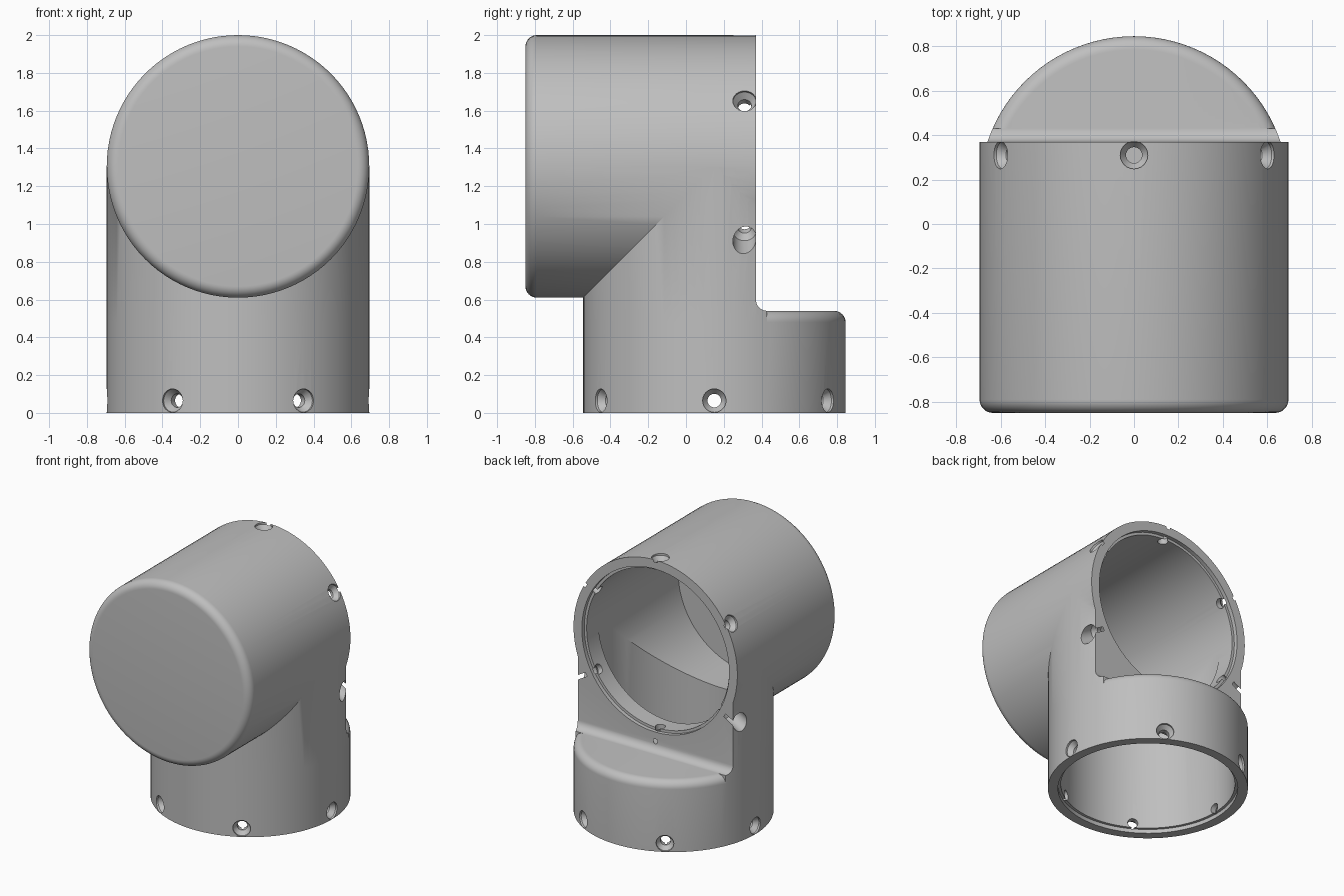
import bpy
import bmesh
from math import cos, sin, pi, radians
from mathutils import Matrix, Vector

cube = bpy.data.objects.get("Cube")
if cube:
    bpy.data.objects.remove(cube, do_unlink=True)

R = 0.695            # outer radius of both tubes
BORE, LIP = 0.605, 0.625
HEAD_Z = 1.305       # axis height of the horizontal tube
STEM_Y = 0.15        # axis offset of the vertical tube
BACK = 0.37          # open end of the horizontal tube
SHELF = 0.54
FILLET = 0.06

HEAD = Matrix.Translation((0, 0, HEAD_Z)) @ Matrix.Rotation(pi / 2, 4, 'X')
STEM = Matrix.Translation((0, STEM_Y, 0))


def finish(bm, name):
    bmesh.ops.recalc_face_normals(bm, faces=bm.faces)
    mesh = bpy.data.meshes.new(name)
    bm.to_mesh(mesh)
    bm.free()
    obj = bpy.data.objects.new(name, mesh)
    bpy.context.collection.objects.link(obj)
    return obj


def lathe(name, profile, matrix, steps=96):
    """Revolve (radius, height) points about z, then place the solid."""
    bm = bmesh.new()
    verts = [bm.verts.new((r, 0, z)) for r, z in profile]
    edges = [bm.edges.new(pair) for pair in zip(verts, verts[1:])]
    bmesh.ops.spin(bm, geom=verts + edges, cent=(0, 0, 0), axis=(0, 0, 1),
                   angle=2 * pi, steps=steps)
    bmesh.ops.remove_doubles(bm, verts=bm.verts, dist=1e-5)
    bmesh.ops.transform(bm, matrix=matrix, verts=bm.verts)
    return finish(bm, name)


def prism(name, outline):
    """Extrude a (y, z) outline across the whole width."""
    bm = bmesh.new()
    face = bm.faces.new([bm.verts.new((-1, y, z)) for y, z in outline])
    out = bmesh.ops.extrude_face_region(bm, geom=[face])
    moved = [g for g in out["geom"] if isinstance(g, bmesh.types.BMVert)]
    bmesh.ops.translate(bm, vec=(2, 0, 0), verts=moved)
    return finish(bm, name)


def combine(obj, other, operation):
    mod = obj.modifiers.new("combine", 'BOOLEAN')
    mod.operation, mod.object, mod.solver = operation, other, 'EXACT'
    graph = bpy.context.evaluated_depsgraph_get()
    mesh = bpy.data.meshes.new_from_object(obj.evaluated_get(graph))
    obj.modifiers.clear()
    obj.data = mesh
    bpy.data.objects.remove(other, do_unlink=True)


def arc(cx, cy, r, start, end, n=8):
    angles = [radians(start + (end - start) * i / n) for i in range(n + 1)]
    return [(cx + r * cos(a), cy + r * sin(a)) for a in angles]


def rounded_tube(name, bottom, top, matrix):
    corner = arc(R - FILLET, top - FILLET, FILLET, 0, 90)
    return lathe(name, [(0, bottom), (R, bottom)] + corner + [(0, top)], matrix)


# Outer shell: horizontal tube, socket with rounded shelf, and flat-backed stem
elbow = rounded_tube("elbow_housing", -BACK, 0.85, HEAD)
socket = rounded_tube("socket", 0, SHELF, STEM)
base = SHELF - FILLET
stem = lathe("stem", [(0, base), (R, base), (R, HEAD_Z), (0, HEAD_Z)], STEM)
fillet = arc(BACK + FILLET, SHELF + FILLET, FILLET, 180, 270)
combine(stem, prism("stem_limit", [(-1, 0.3), (-1, 2), (BACK, 2)] + fillet
                    + [(BACK + FILLET, 0.3)]), 'INTERSECT')
combine(socket, stem, 'UNION')
combine(elbow, socket, 'UNION')

# Hollow interior with a shallow lip at each opening
head_bore = lathe("head_bore", [(0, -0.5), (LIP, -0.5), (LIP, 0.03 - BACK),
                                (BORE, 0.03 - BACK), (BORE, 0.77), (0, 0.77)], HEAD)
stem_bore = lathe("stem_bore", [(0, -0.1), (LIP, -0.1), (LIP, 0.03),
                                (BORE, 0.03), (BORE, HEAD_Z), (0, HEAD_Z)], STEM)
combine(stem_bore, prism("bore_limit", [(-1, -0.5), (1, -0.5), (1, 0.45),
                                        (0.2, 0.45), (0.2, 2), (-1, 2)]), 'INTERSECT')
combine(elbow, stem_bore, 'DIFFERENCE')
combine(elbow, head_bore, 'DIFFERENCE')


# Six countersunk screw holes around each opening
def screw_hole(centre, direction, reach):
    turn = Vector(direction).to_track_quat('Z', 'Y').to_matrix().to_4x4()
    profile = [(0, 0.5), (0.036, 0.5), (0.036, R - 0.05), (0.062, R - 0.015),
               (0.062, R + reach), (0, R + reach)]
    hole = lathe("screw_hole", profile, Matrix.Translation(centre) @ turn, 24)
    combine(elbow, hole, 'DIFFERENCE')


for i in range(6):
    a = i * pi / 3
    screw_hole((0, STEM_Y, 0.065), (cos(a), sin(a), 0), 0.15)
    screw_hole((0, BACK - 0.06, HEAD_Z), (sin(a), 0, cos(a)),
               0.02 if i == 3 else 0.15)

# Single grey finish
grey = bpy.data.materials.new("plain_grey")
grey.use_nodes = True
colour = (0.52, 0.52, 0.52, 1)
grey.diffuse_color = colour
grey.node_tree.nodes["Principled BSDF"].inputs["Base Color"].default_value = colour
elbow.data.materials.clear()
elbow.data.materials.append(grey)
for face in elbow.data.polygons:
    face.material_index = 0

bpy.ops.object.select_all(action='DESELECT')
elbow.select_set(True)
bpy.context.view_layer.objects.active = elbow
bpy.ops.object.shade_smooth_by_angle(angle=radians(30))
